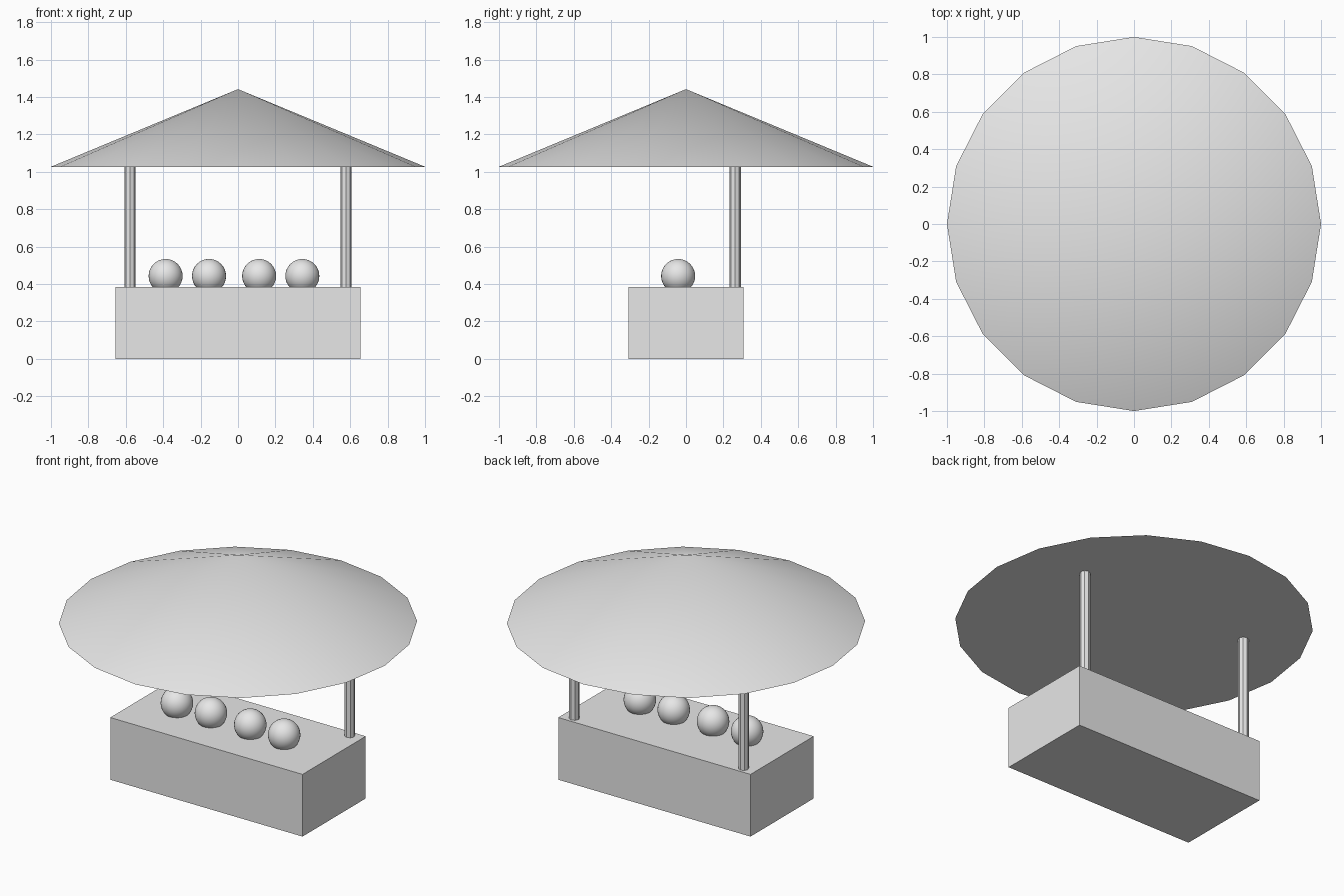
import bpy
import math

if "Cube" in bpy.data.objects:
    bpy.data.objects.remove(bpy.data.objects["Cube"])

grey = bpy.data.materials.new("plain_grey")
grey.diffuse_color = (0.8, 0.8, 0.8, 1.0)
grey.use_nodes = True
grey.node_tree.nodes["Principled BSDF"].inputs["Base Color"].default_value = grey.diffuse_color


def finish(name, smooth_angle=None):
    obj = bpy.context.object
    obj.name = name
    obj.data.materials.append(grey)
    if smooth_angle is not None:
        bpy.ops.object.shade_smooth_by_angle(angle=math.radians(smooth_angle))
    return obj


# Counter: solid box standing on the ground
COUNTER_TOP = 0.383
bpy.ops.mesh.primitive_cube_add(size=1, location=(0, 0, COUNTER_TOP / 2))
counter = finish("counter")
counter.scale = (1.31, 0.615, COUNTER_TOP)
bpy.ops.object.transform_apply(location=False, rotation=False, scale=True)

# Roof: wide twenty-sided cone with a flat underside
ROOF_BASE, ROOF_TOP = 1.027, 1.442
bpy.ops.mesh.primitive_cone_add(vertices=20, radius1=1.0, radius2=0,
                                depth=ROOF_TOP - ROOF_BASE,
                                location=(0, 0, (ROOF_BASE + ROOF_TOP) / 2))
finish("roof", 20)

# Posts: two slim octagonal columns at the back corners
for side, x in (("left", -0.577), ("right", 0.577)):
    bpy.ops.mesh.primitive_cylinder_add(vertices=8, radius=0.03,
                                        depth=ROOF_BASE - COUNTER_TOP + 0.01,
                                        location=(x, 0.263, (ROOF_BASE + COUNTER_TOP) / 2))
    finish("post_" + side)

# Balls: four spheres sunk slightly into the counter top
for i, x in enumerate((-0.387, -0.155, 0.113, 0.344)):
    bpy.ops.mesh.primitive_uv_sphere_add(segments=32, ring_count=16, radius=0.091,
                                         location=(x, -0.042, 0.443))
    finish(f"ball_{i + 1}", 30)
